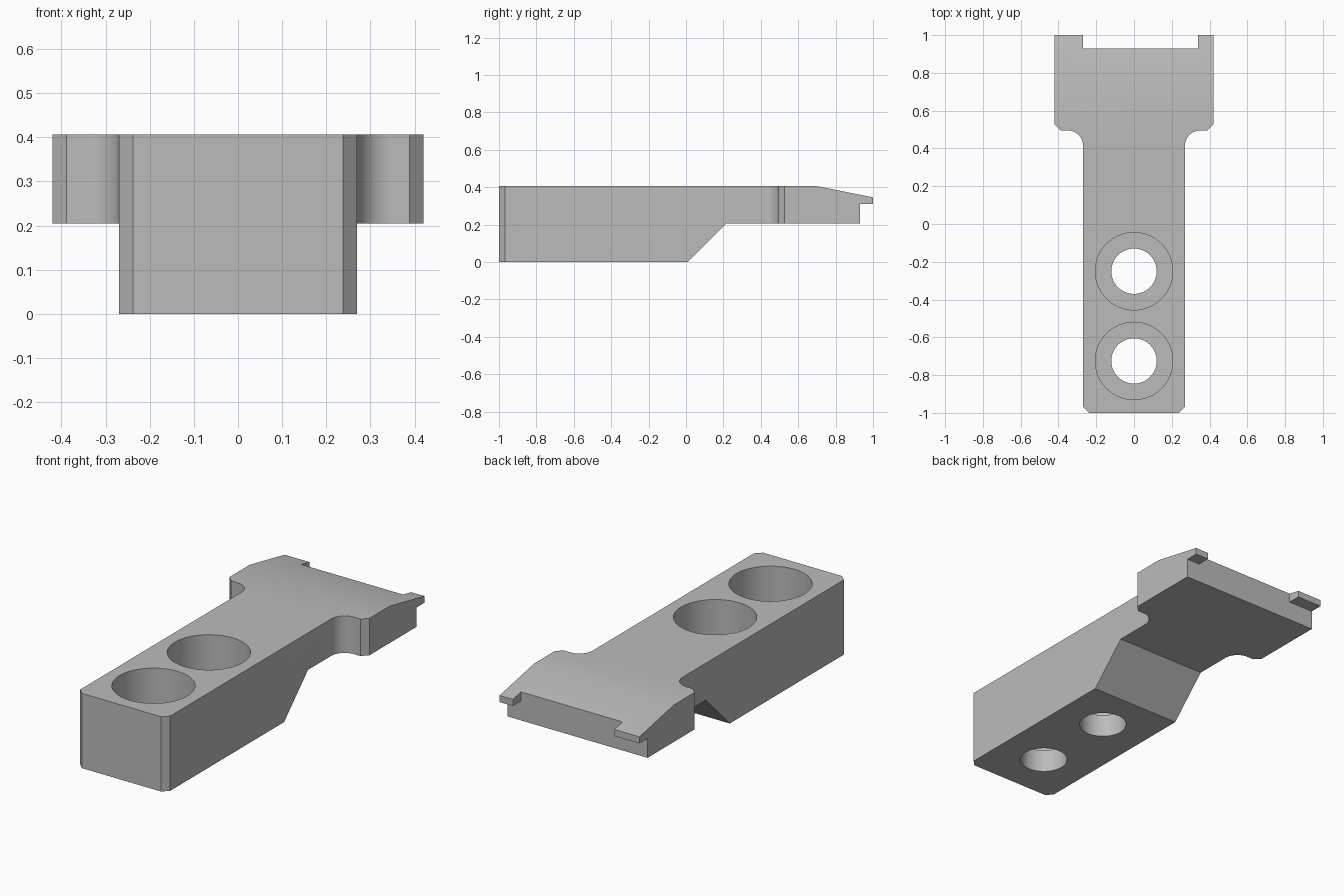
import bpy
import bmesh
from math import cos, sin, pi, radians
from mathutils import Vector

if "Cube" in bpy.data.objects:
    bpy.data.objects.remove(bpy.data.objects["Cube"], do_unlink=True)

grey = bpy.data.materials.new("plain grey")
grey.use_nodes = True
colour = (0.5, 0.5, 0.5, 1)
grey.diffuse_color = colour
grey.node_tree.nodes["Principled BSDF"].inputs["Base Color"].default_value = colour


def prism(name, points, depth):
    """Extrude a closed outline along a vector."""
    bm = bmesh.new()
    face = bm.faces.new([bm.verts.new(p) for p in points])
    top = bmesh.ops.extrude_face_region(bm, geom=[face])["geom"]
    bmesh.ops.translate(bm, vec=Vector(depth),
                        verts=[v for v in top if isinstance(v, bmesh.types.BMVert)])
    bmesh.ops.recalc_face_normals(bm, faces=bm.faces)
    mesh = bpy.data.meshes.new(name)
    bm.to_mesh(mesh)
    bm.free()
    mesh.materials.append(grey)
    obj = bpy.data.objects.new(name, mesh)
    bpy.context.collection.objects.link(obj)
    return obj


def cut(obj, tool, operation):
    """Apply a boolean and remove its helper."""
    bpy.context.view_layer.objects.active = obj
    mod = obj.modifiers.new("cut", "BOOLEAN")
    mod.object, mod.operation, mod.solver = tool, operation, "EXACT"
    bpy.ops.object.modifier_apply(modifier=mod.name)
    bpy.data.objects.remove(tool, do_unlink=True)


def circle(y, z, radius, count=64):
    return [(radius * cos(2 * pi * i / count), y + radius * sin(2 * pi * i / count), z)
            for i in range(count)]


# Plan outline: narrow shank, filleted shoulders, wide head with open back notch
SHANK, HEAD, SHOULDER, BEVEL, FILLET = 0.27, 0.42, 0.495, 0.032, 0.08
side = [(SHANK - BEVEL, -1), (SHANK, -1 + BEVEL)]
for i in range(13):
    a = pi - i * pi / 24
    side.append((SHANK + FILLET + FILLET * cos(a), SHOULDER - FILLET + FILLET * sin(a)))
side += [(HEAD - BEVEL, SHOULDER), (HEAD, SHOULDER + BEVEL), (HEAD, 1.1)]
notch = [(0.34, 1.1), (0.34, 0.93), (-0.27, 0.93), (-0.27, 1.1)]
outline = side + notch + [(-x, y) for x, y in reversed(side)]
bracket = prism("bracket_body", [(x, y, -0.1) for x, y in outline], (0, 0, 0.7))

# Side profile: deep block, slanted underside, thin head with tapered lip
profile = [(-1.1, 0), (0.01, 0), (0.215, 0.205), (0.93, 0.205), (0.93, 0.31),
           (1, 0.31), (1, 0.346), (0.7, 0.406), (-1.1, 0.406)]
cut(bracket, prism("side_profile", [(-1, y, z) for y, z in profile], (2, 0, 0)), "INTERSECT")

# Two counterbored screw holes
for y in (-0.25, -0.725):
    cut(bracket, prism("screw_hole", circle(y, -0.1, 0.12), (0, 0, 0.4)), "DIFFERENCE")
    cut(bracket, prism("counterbore", circle(y, 0.125, 0.205), (0, 0, 0.4)), "DIFFERENCE")

bpy.ops.object.select_all(action="DESELECT")
bracket.select_set(True)
bpy.context.view_layer.objects.active = bracket
bpy.ops.object.shade_smooth_by_angle(angle=radians(25))
